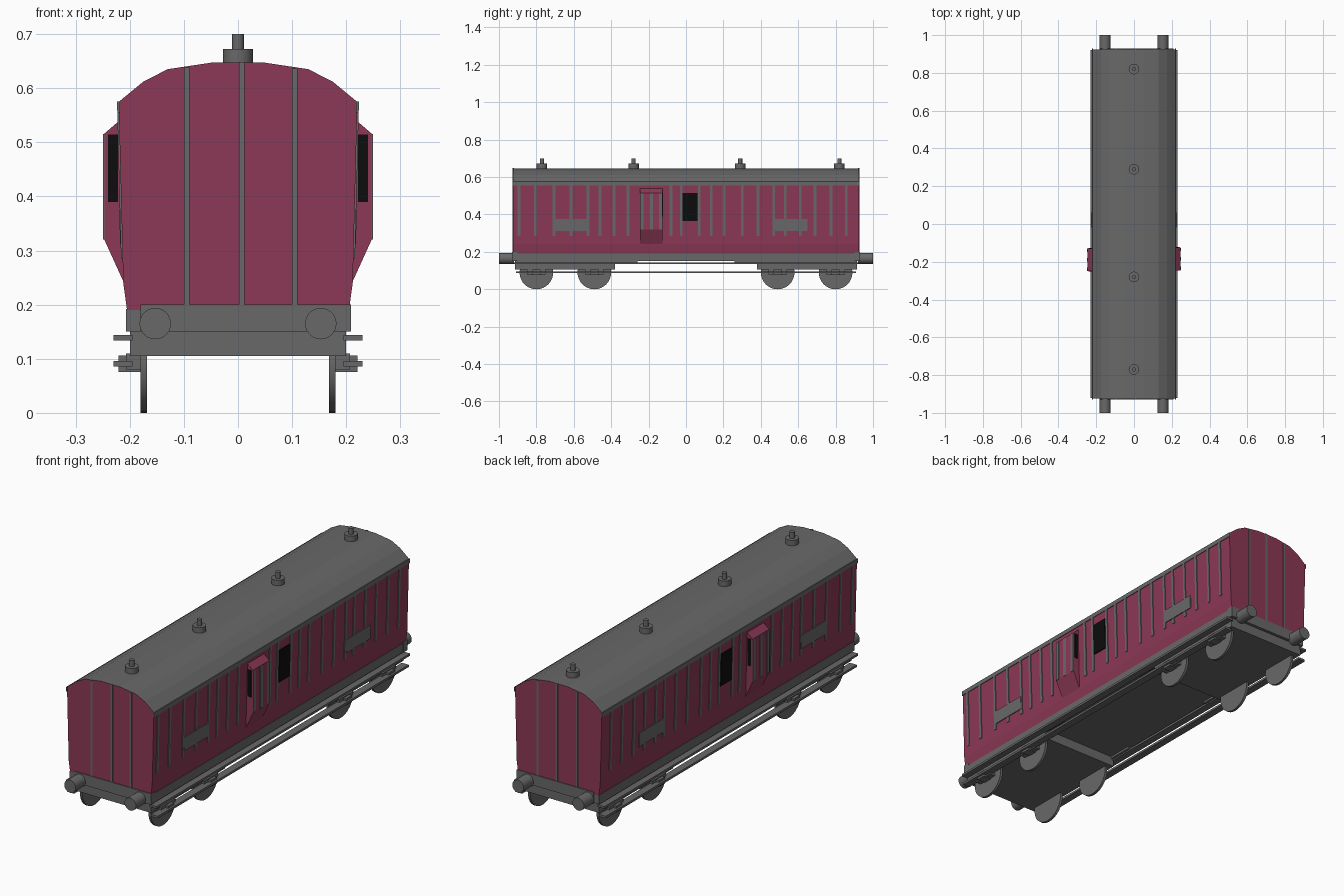
import bpy, bmesh, math
from mathutils import Matrix

if "Cube" in bpy.data.objects:
    bpy.data.objects.remove(bpy.data.objects["Cube"])


def material(name, rgb):
    m = bpy.data.materials.new(name)
    m.diffuse_color = (*rgb, 1)
    m.use_nodes = True
    m.node_tree.nodes["Principled BSDF"].inputs["Base Color"].default_value = m.diffuse_color
    return m


MAROON = material("maroon", (0.26, 0.040, 0.092))
GREY = material("grey", (0.14, 0.14, 0.14))
BLACK = material("black", (0.004, 0.004, 0.004))


def finish(name, bm, *mats):
    bmesh.ops.recalc_face_normals(bm, faces=bm.faces)
    me = bpy.data.meshes.new(name)
    bm.to_mesh(me)
    bm.free()
    for m in mats:
        me.materials.append(m)
    ob = bpy.data.objects.new(name, me)
    bpy.context.collection.objects.link(ob)
    return ob


def prism(name, profile, y0, y1, *mats, rule=None):
    """Extrude an (x, z) profile along y; rule(face) gives the material index."""
    bm = bmesh.new()
    face = bm.faces.new([bm.verts.new((x, y0, z)) for x, z in profile])
    ext = bmesh.ops.extrude_face_region(bm, geom=[face])["geom"]
    bmesh.ops.translate(bm, vec=(0, y1 - y0, 0),
                        verts=[v for v in ext if isinstance(v, bmesh.types.BMVert)])
    bmesh.ops.recalc_face_normals(bm, faces=bm.faces)
    if rule:
        for f in bm.faces:
            f.material_index = rule(f)
    return finish(name, bm, *mats)


def box(name, x0, x1, y0, y1, z0, z1, mat):
    return prism(name, [(x0, z0), (x1, z0), (x1, z1), (x0, z1)], y0, y1, mat)


def cylinder(name, r, depth, loc, axis, mat, n=24):
    bm = bmesh.new()
    rot = {"x": Matrix.Rotation(math.pi / 2, 4, "Y"),
           "y": Matrix.Rotation(math.pi / 2, 4, "X"), "z": Matrix()}[axis]
    bmesh.ops.create_cone(bm, cap_ends=True, segments=n, radius1=r, radius2=r,
                          depth=depth, matrix=Matrix.Translation(loc) @ rot)
    ob = finish(name, bm, mat)
    for p in ob.data.polygons:
        p.use_smooth = len(p.vertices) == 4
    for e in ob.data.edges:
        a, b = (ob.data.vertices[i].co for i in e.vertices)
        ax = "xyz".index(axis)
        e.use_edge_sharp = abs(a[ax] - b[ax]) < 1e-5
    return ob


# Body and roof: one extruded section, ends and lower sides maroon, roof grey
half = [(0.205, 0.19), (0.212, 0.24), (0.220, 0.555), (0.220, 0.575),
        (0.175, 0.612), (0.130, 0.635), (0.050, 0.647)]
section = half + [(-x, z) for x, z in reversed(half)]


def body_rule(f):
    return int(abs(f.normal.y) < 0.5 and f.calc_center_median().z > 0.555)


prism("body", section, -0.925, 0.925, MAROON, GREY, rule=body_rule)


def side_x(z):
    return 0.212 + (z - 0.24) * 0.008 / 0.315


def side_plate(name, s, y0, y1, z0, z1, t, mat):
    """Thin plate lying on the sloping body side."""
    prof = [(side_x(z0) - 0.002, z0), (side_x(z0) + t, z0),
            (side_x(z1) + t, z1), (side_x(z1) - 0.002, z1)]
    prism(name, [(s * x, z) for x, z in prof], y0, y1, mat)


STRIPS = [-0.893, -0.807, -0.706, -0.615, -0.524, -0.46, -0.385, -0.31, -0.08, -0.026,
          0.071, 0.134, 0.203, 0.30, 0.385, 0.47, 0.53, 0.61, 0.69, 0.775, 0.856]

for s, side in ((1, "right"), (-1, "left")):
    # Cornice under the roof, vertical strips, name panels and window
    side_plate(f"{side}_cornice", s, -0.928, 0.928, 0.555, 0.575, 0.003, GREY)
    for y in STRIPS:
        side_plate(f"{side}_strip", s, y - 0.007, y + 0.007, 0.285, 0.556, 0.003, GREY)
    for y0, y1 in ((-0.70, -0.525), (0.475, 0.65)):
        side_plate(f"{side}_panel", s, y0, y1, 0.312, 0.375, 0.004, GREY)
    side_plate(f"{side}_window", s, -0.018, 0.062, 0.366, 0.514, 0.005, BLACK)

    # Projecting lookout with end windows and strips
    yc = -0.185 if s > 0 else -0.19
    y0, y1 = yc - 0.06, yc + 0.06
    look = [(0.20, 0.235), (0.212, 0.243), (0.247, 0.32), (0.247, 0.516),
            (0.219, 0.54), (0.20, 0.54)]
    prism(f"{side}_lookout", [(s * x, z) for x, z in look], y0, y1, MAROON)
    for y in (y0, y1):
        box(f"{side}_lookout_window", s * 0.222, s * 0.240, y - 0.002, y + 0.002,
            0.39, 0.514, BLACK)
    for dy in (-0.05, 0, 0.05):
        box(f"{side}_lookout_strip", s * 0.245, s * 0.249, yc + dy - 0.009,
            yc + dy + 0.009, 0.32, 0.515, GREY)

    # Footboards
    box(f"{side}_upper_footboard", s * 0.195, s * 0.230, -0.92, 0.92, 0.134, 0.144, GREY)
    box(f"{side}_lower_footboard", s * 0.195, s * 0.230, -0.91, 0.91, 0.086, 0.096, GREY)

# Underframe
box("sole_frame", -0.207, 0.207, -0.925, 0.925, 0.15, 0.192, GREY)

for e, end in ((-1, "front"), (1, "back")):
    # Headstock, end strips and buffers
    box(f"{end}_headstock", -0.18, 0.209, e * 0.90, e * 0.929, 0.15, 0.20, GREY)
    for x, top in ((-0.095, 0.638), (0.007, 0.648), (0.105, 0.636)):
        box(f"{end}_end_strip", x - 0.005, x + 0.005, e * 0.92, e * 0.928, 0.195, top, GREY)
    for x in (-0.153, 0.153):
        cylinder(f"{end}_buffer", 0.029, 0.08, (x, e * 0.96, 0.165), "y", GREY)

    # Bogie with wheels, axle boxes and a short bracket toward the middle
    box(f"{end}_bogie", -0.20, 0.20, e * 0.38, e * 0.915, 0.105, 0.152, GREY)
    for s in (-1, 1):
        box(f"{end}_bracket", s * 0.185, s * 0.20, e * 0.26, e * 0.39, 0.14, 0.152, GREY)
        for y in (0.49, 0.80):
            cylinder(f"{end}_wheel", 0.09, 0.012, (s * 0.174, e * y, 0.09), "x", GREY, 32)
            box(f"{end}_axle_box", s * 0.18, s * 0.221, e * y - 0.022, e * y + 0.022,
                0.076, 0.106, GREY)
            box(f"{end}_axle_mount", s * 0.18, s * 0.207, e * y - 0.05, e * y + 0.05,
                0.08, 0.11, GREY)

# Roof vents
for y in (0.82, 0.29, -0.28, -0.77):
    cylinder("vent_base", 0.028, 0.034, (0, y, 0.655), "z", GREY, 20)
    cylinder("vent_cap", 0.011, 0.032, (0, y, 0.684), "z", GREY, 16)
